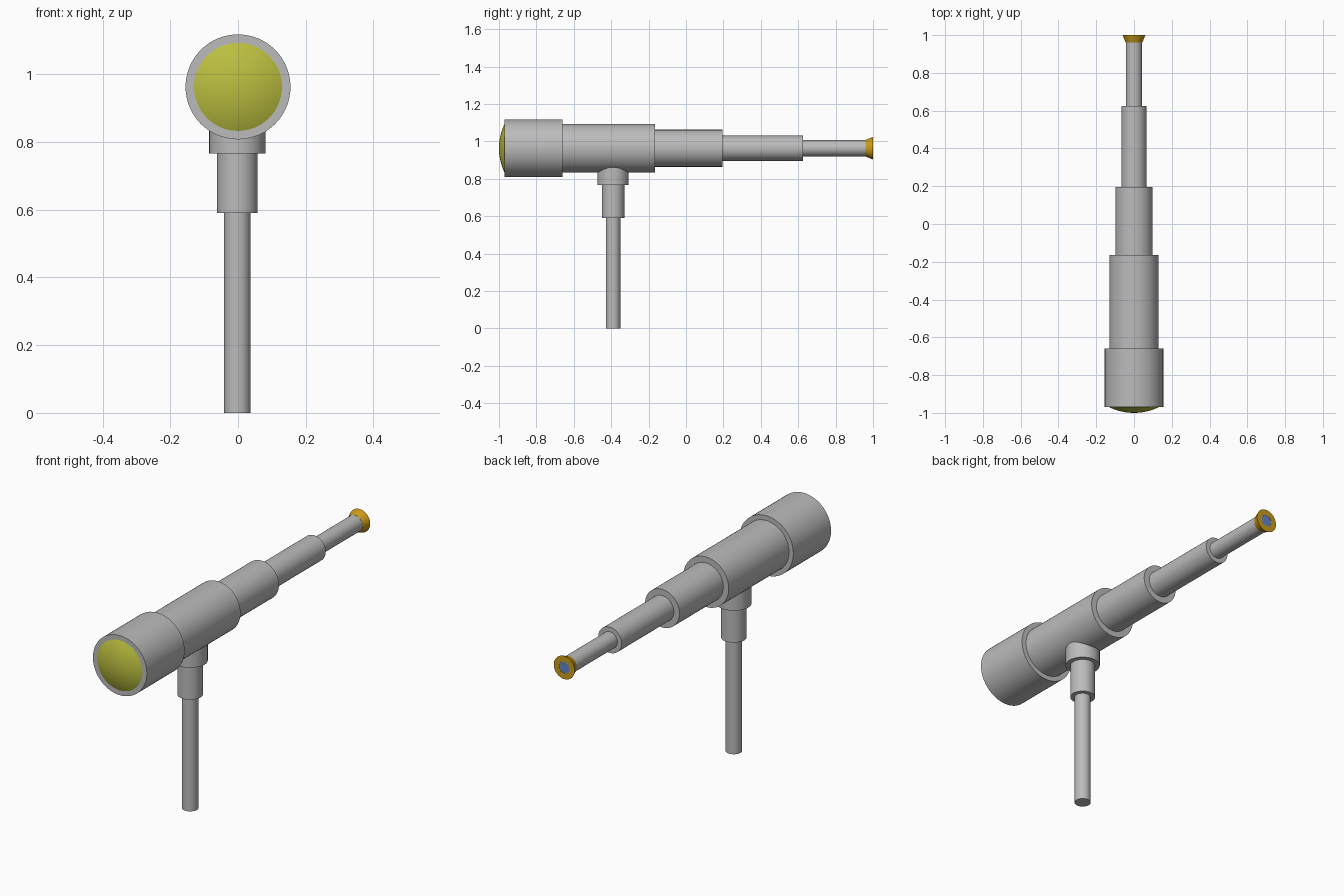
import bpy, bmesh, math
from mathutils import Matrix

cube = bpy.data.objects.get("Cube")
if cube:
    bpy.data.objects.remove(cube, do_unlink=True)

AXIS_Z = 0.963
SIDES = 64


def material(name, rgb):
    m = bpy.data.materials.new(name)
    m.use_nodes = True
    m.diffuse_color = (*rgb, 1)
    m.node_tree.nodes["Principled BSDF"].inputs["Base Color"].default_value = (*rgb, 1)
    return m


grey = material("grey_metal", (0.5, 0.5, 0.5))
brass = material("brass", (0.6, 0.33, 0.01))
yellow = material("yellow_glass", (0.50, 0.52, 0.05))
blue = material("blue_glass", (0.13, 0.24, 0.55))


def lathe(name, profile, mat, matrix):
    """Spin (radius, height) points about local z, then place with matrix."""
    bm = bmesh.new()
    verts = [bm.verts.new((r, 0, h)) for r, h in profile]
    edges = [bm.edges.new(pair) for pair in zip(verts, verts[1:])]
    bmesh.ops.spin(bm, geom=verts + edges, cent=(0, 0, 0), axis=(0, 0, 1),
                   angle=math.tau, steps=SIDES, use_merge=True)
    bmesh.ops.remove_doubles(bm, verts=bm.verts, dist=1e-5)
    bmesh.ops.recalc_face_normals(bm, faces=bm.faces)
    bm.transform(matrix)
    mesh = bpy.data.meshes.new(name)
    bm.to_mesh(mesh)
    bm.free()
    mesh.materials.append(mat)
    obj = bpy.data.objects.new(name, mesh)
    bpy.context.collection.objects.link(obj)
    bpy.ops.object.select_all(action="DESELECT")
    obj.select_set(True)
    bpy.context.view_layer.objects.active = obj
    bpy.ops.object.shade_smooth_by_angle(angle=math.radians(35))
    return obj


def tube(r, start, end):
    return [(0, start), (r, start), (r, end), (0, end)]


# Local z runs backwards along the barrel, or up the stand
barrel = Matrix.Translation((0, 0, AXIS_Z)) @ Matrix.Rotation(-math.pi / 2, 4, "X")
stand = Matrix.Translation((-0.002, -0.39, 0))

# Telescoping barrel
for name, r, start, end in [
    ("objective_housing", 0.155, -0.97, -0.66),
    ("main_tube", 0.13, -0.66, -0.165),
    ("second_tube", 0.099, -0.165, 0.195),
    ("third_tube", 0.067, 0.195, 0.625),
    ("draw_tube", 0.043, 0.625, 0.96),
]:
    lathe(name, tube(r, start, end), grey, barrel)

# Domed front lens: a spherical cap
LENS_R, BULGE = 0.13, 0.03
ball = (LENS_R ** 2 + BULGE ** 2) / (2 * BULGE)
half = math.asin(LENS_R / ball)
cap = [(ball * math.sin(half * i / 10), -1 + ball * (1 - math.cos(half * i / 10)))
       for i in range(11)]
lathe("front_lens", cap, yellow, barrel)

# Flared eyepiece with a small rear lens
lathe("eyepiece", [(0, 0.96), (0.044, 0.96), (0.06, 1), (0.03, 1), (0.03, 0.996), (0, 0.996)],
      brass, barrel)
lathe("eyepiece_lens", tube(0.03, 0.996, 0.999), blue, barrel)

# Stand
lathe("stand_pole", tube(0.039, 0, 0.59), grey, stand)
lathe("stand_sleeve", tube(0.06, 0.59, 0.767), grey, stand)
lathe("stand_collar", tube(0.083, 0.767, 0.89), grey, stand)
